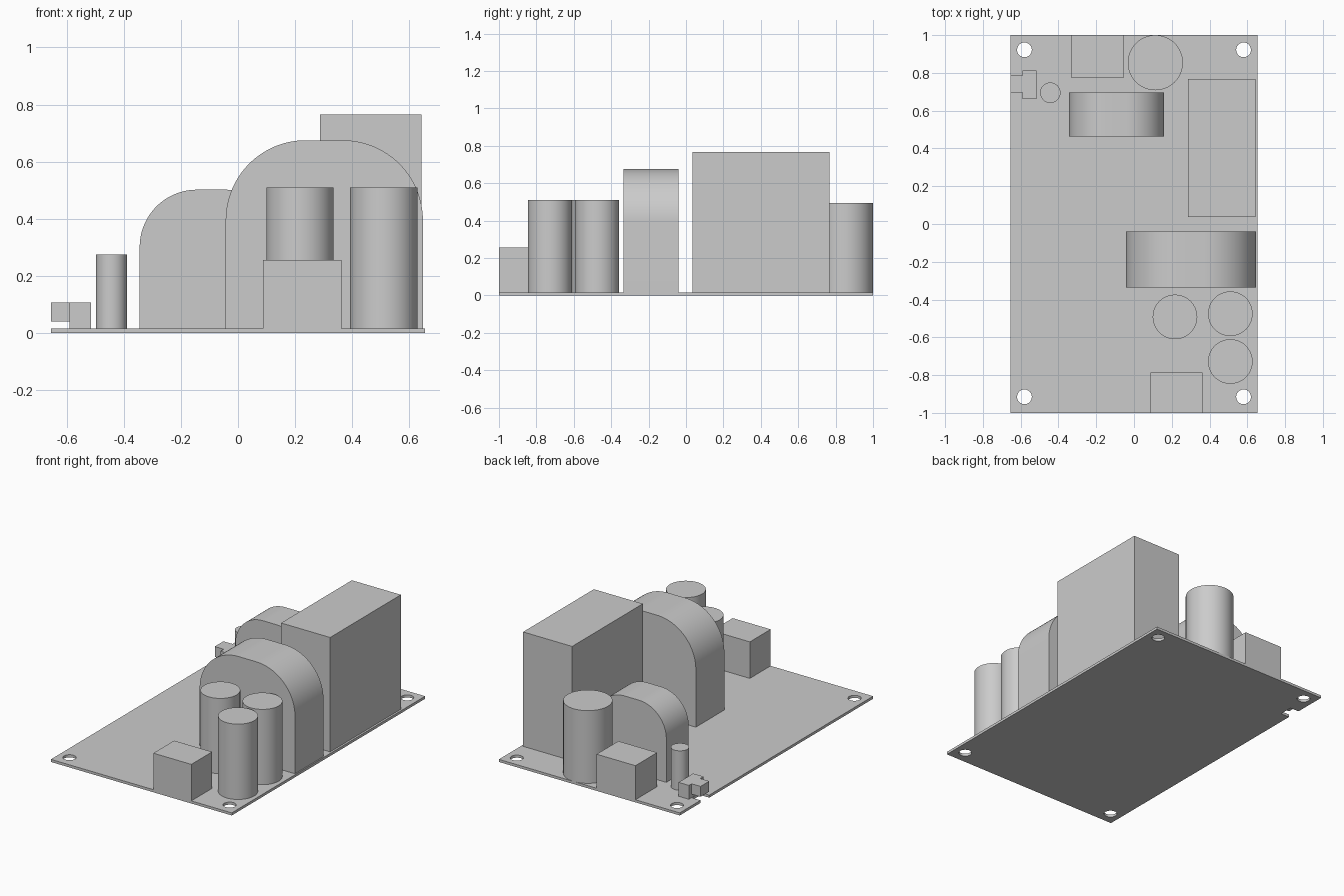
import bpy
import bmesh
from math import pi, cos, sin, radians

cube = bpy.data.objects.get("Cube")
if cube:
    bpy.data.objects.remove(cube, do_unlink=True)

BOARD_TOP = 0.017
HALF_X = 0.655

# One plain grey for everything
grey = bpy.data.materials.new("plain_grey")
grey.use_nodes = True
grey.diffuse_color = (0.6, 0.6, 0.6, 1)
grey.node_tree.nodes["Principled BSDF"].inputs["Base Color"].default_value = grey.diffuse_color


def box(name, x, y, z):
    """Box from (low, high) ranges."""
    bpy.ops.mesh.primitive_cube_add(size=1)
    ob = bpy.context.object
    ob.name = name
    for i, (lo, hi) in enumerate((x, y, z)):
        ob.location[i] = (lo + hi) / 2
        ob.scale[i] = hi - lo
    bpy.ops.object.transform_apply(location=True, rotation=False, scale=True)
    ob.data.materials.append(grey)
    return ob


def cylinder(name, x, y, radius, bottom, top):
    bpy.ops.mesh.primitive_cylinder_add(vertices=64, radius=radius, depth=top - bottom,
                                        location=(x, y, (bottom + top) / 2))
    ob = bpy.context.object
    ob.name = name
    ob.data.materials.append(grey)
    bpy.ops.object.shade_smooth_by_angle(angle=radians(30))
    return ob


def arch(name, x, y, top, radius, steps=32):
    """Upright block with two rounded upper corners, extruded along y."""
    profile = [(x[0], BOARD_TOP), (x[1], BOARD_TOP)]
    for cx, start in ((x[1] - radius, 0), (x[0] + radius, pi / 2)):
        for i in range(steps + 1):
            a = start + pi / 2 * i / steps
            profile.append((cx + radius * cos(a), top - radius + radius * sin(a)))
    bm = bmesh.new()
    face = bm.faces.new([bm.verts.new((px, y[0], pz)) for px, pz in profile])
    new = bmesh.ops.extrude_face_region(bm, geom=[face])["geom"]
    bmesh.ops.translate(bm, vec=(0, y[1] - y[0], 0),
                        verts=[g for g in new if isinstance(g, bmesh.types.BMVert)])
    bmesh.ops.recalc_face_normals(bm, faces=bm.faces[:])
    mesh = bpy.data.meshes.new(name)
    bm.to_mesh(mesh)
    bm.free()
    ob = bpy.data.objects.new(name, mesh)
    bpy.context.collection.objects.link(ob)
    mesh.materials.append(grey)
    bpy.ops.object.select_all(action="DESELECT")
    ob.select_set(True)
    bpy.context.view_layer.objects.active = ob
    bpy.ops.object.shade_smooth_by_angle(angle=radians(30))
    return ob


# Board with four mounting holes and a notch in its right edge
board = box("circuit_board", (-HALF_X, HALF_X), (-1, 1), (0, BOARD_TOP))
cutters = [cylinder("hole_cutter", sx * 0.58, y, 0.039, -0.1, 0.1)
           for sx in (-1, 1) for y in (-0.915, 0.922)]
cutters.append(box("notch_cutter", (-0.75, -0.592), (0.695, 0.785), (-0.1, 0.1)))
for cutter in cutters:
    cutter.hide_render = True
    cut = board.modifiers.new("cut", "BOOLEAN")
    cut.operation = "DIFFERENCE"
    cut.solver = "EXACT"
    cut.object = cutter
    bpy.ops.object.select_all(action="DESELECT")
    board.select_set(True)
    bpy.context.view_layer.objects.active = board
    bpy.ops.object.modifier_apply(modifier=cut.name)
    bpy.data.objects.remove(cutter, do_unlink=True)
bpy.ops.object.shade_smooth_by_angle(angle=radians(30))

# Capacitors
for name, x, y, radius, top in (
        ("front_capacitor", 0.51, -0.728, 0.118, 0.51),
        ("left_capacitor", 0.51, -0.475, 0.118, 0.51),
        ("inner_capacitor", 0.217, -0.492, 0.118, 0.51),
        ("rear_capacitor", 0.113, 0.854, 0.146, 0.493),
        ("small_capacitor", -0.443, 0.695, 0.054, 0.275)):
    cylinder(name, x, y, radius, BOARD_TOP, top)

# Wound coils
arch("large_coil", (-0.043, 0.647), (-0.335, -0.04), 0.675, 0.28)
arch("small_coil", (-0.344, 0.158), (0.464, 0.695), 0.502, 0.2)

# Transformer and terminal blocks
box("transformer", (0.287, 0.642), (0.036, 0.768), (BOARD_TOP, 0.766))
box("front_terminal", (0.087, 0.362), (-1, -0.785), (BOARD_TOP, 0.256))
box("rear_terminal", (-0.334, -0.053), (0.775, 1), (BOARD_TOP, 0.24))

# Small edge connector with a tongue over the notch
box("connector_body", (-0.59, -0.515), (0.661, 0.813), (BOARD_TOP, 0.108))
box("connector_tongue", (-HALF_X, -0.59), (0.695, 0.785), (0.04, 0.108))
